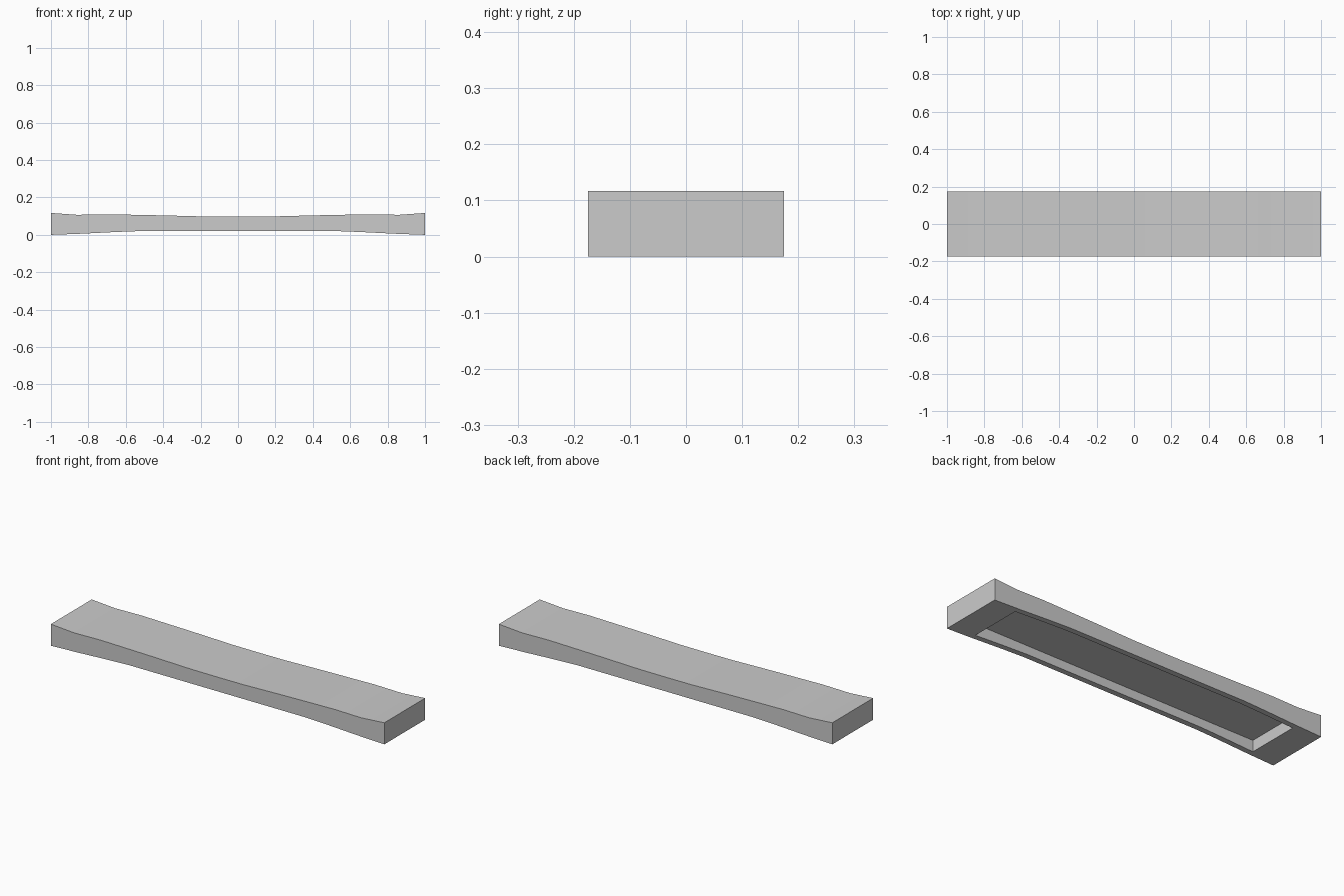
import bpy, bmesh, math

if "Cube" in bpy.data.objects:
    bpy.data.objects.remove(bpy.data.objects["Cube"])

HALF_W = 0.175

# side profile, right half (x, z); mirrored to the left
top = [(0, .097), (.15, .0975), (.4, .104), (.55, .107), (.7, .110), (.86, .107), (1, .117)]
bottom = [(0, .02), (.53, .02), (.66, .015), (.84, .006), (1, 0)]


def mirrored(half):
    return [(-x, z) for x, z in reversed(half[1:])] + half


# bowed slab: profile extruded across its depth
profile = mirrored(bottom) + mirrored(top)[::-1]
bm = bmesh.new()
face = bm.faces.new([bm.verts.new((x, -HALF_W, z)) for x, z in profile])
ext = bmesh.ops.extrude_face_region(bm, geom=[face])
new_verts = [g for g in ext["geom"] if isinstance(g, bmesh.types.BMVert)]
bmesh.ops.translate(bm, verts=new_verts, vec=(0, 2 * HALF_W, 0))
bmesh.ops.recalc_face_normals(bm, faces=bm.faces)
mesh = bpy.data.meshes.new("bowed_slab")
bm.to_mesh(mesh)
bm.free()
slab = bpy.data.objects.new("bowed_slab", mesh)
bpy.context.collection.objects.link(slab)

# rectangular recess in the underside
bpy.ops.mesh.primitive_cube_add(size=1, location=(0, 0, -.0165))
cutter = bpy.context.object
cutter.name = "recess_cutter"
cutter.scale = (1.70, .29, .167)
cutter.hide_render = True
cutter.display_type = 'WIRE'
cut = slab.modifiers.new("recess", 'BOOLEAN')
cut.operation = 'DIFFERENCE'
cut.solver = 'EXACT'
cut.object = cutter

bpy.ops.object.select_all(action='DESELECT')
slab.select_set(True)
bpy.context.view_layer.objects.active = slab
bpy.ops.object.modifier_apply(modifier=cut.name)
bpy.data.objects.remove(cutter)
bpy.ops.object.shade_smooth_by_angle(angle=math.radians(30))
